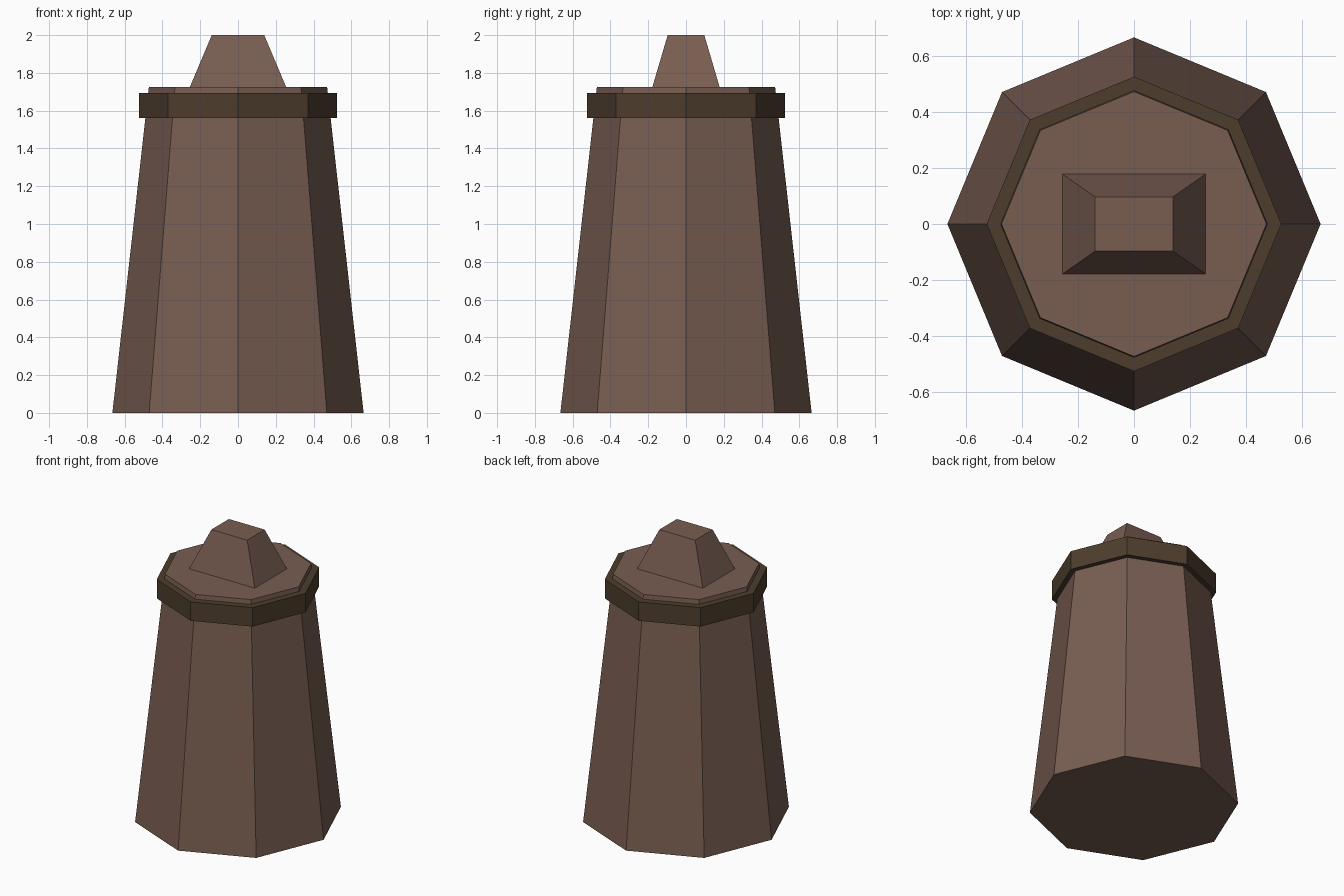
import bpy
import math

cube = bpy.data.objects.get("Cube")
if cube:
    bpy.data.objects.remove(cube, do_unlink=True)


def material(name, rgb):
    mat = bpy.data.materials.new(name)
    mat.use_nodes = True
    mat.diffuse_color = (*rgb, 1)
    mat.node_tree.nodes["Principled BSDF"].inputs["Base Color"].default_value = (*rgb, 1)
    return mat


def frustum(name, sides, r_bottom, r_top, z0, z1, mat, turn=0.0, stretch=(1, 1)):
    """Flat-sided tapered prism standing between two heights."""
    bpy.ops.mesh.primitive_cone_add(vertices=sides, radius1=r_bottom, radius2=r_top,
                                    depth=z1 - z0, location=(0, 0, (z0 + z1) / 2))
    obj = bpy.context.object
    obj.name = name
    for v in obj.data.vertices:
        x, y = v.co.x, v.co.y
        v.co.x = (x * math.cos(turn) - y * math.sin(turn)) * stretch[0]
        v.co.y = (x * math.sin(turn) + y * math.cos(turn)) * stretch[1]
    obj.data.materials.append(mat)
    return obj


clay = material("clay_brown", (0.188, 0.110, 0.083))
dark = material("dark_bronze", (0.075, 0.048, 0.026))

# Tapered octagonal body, closed at both ends
frustum("body", 8, 0.665, 0.472, 0, 1.725, clay)

# Dark band around the shoulder
frustum("band", 8, 0.525, 0.525, 1.56, 1.693, dark)

# Rectangular tapered knob: four sides turned to face the axes
root2 = math.sqrt(2)
frustum("knob", 4, root2, root2 * 0.545, 1.725, 2.0, clay,
        turn=math.pi / 4, stretch=(0.255, 0.178))
